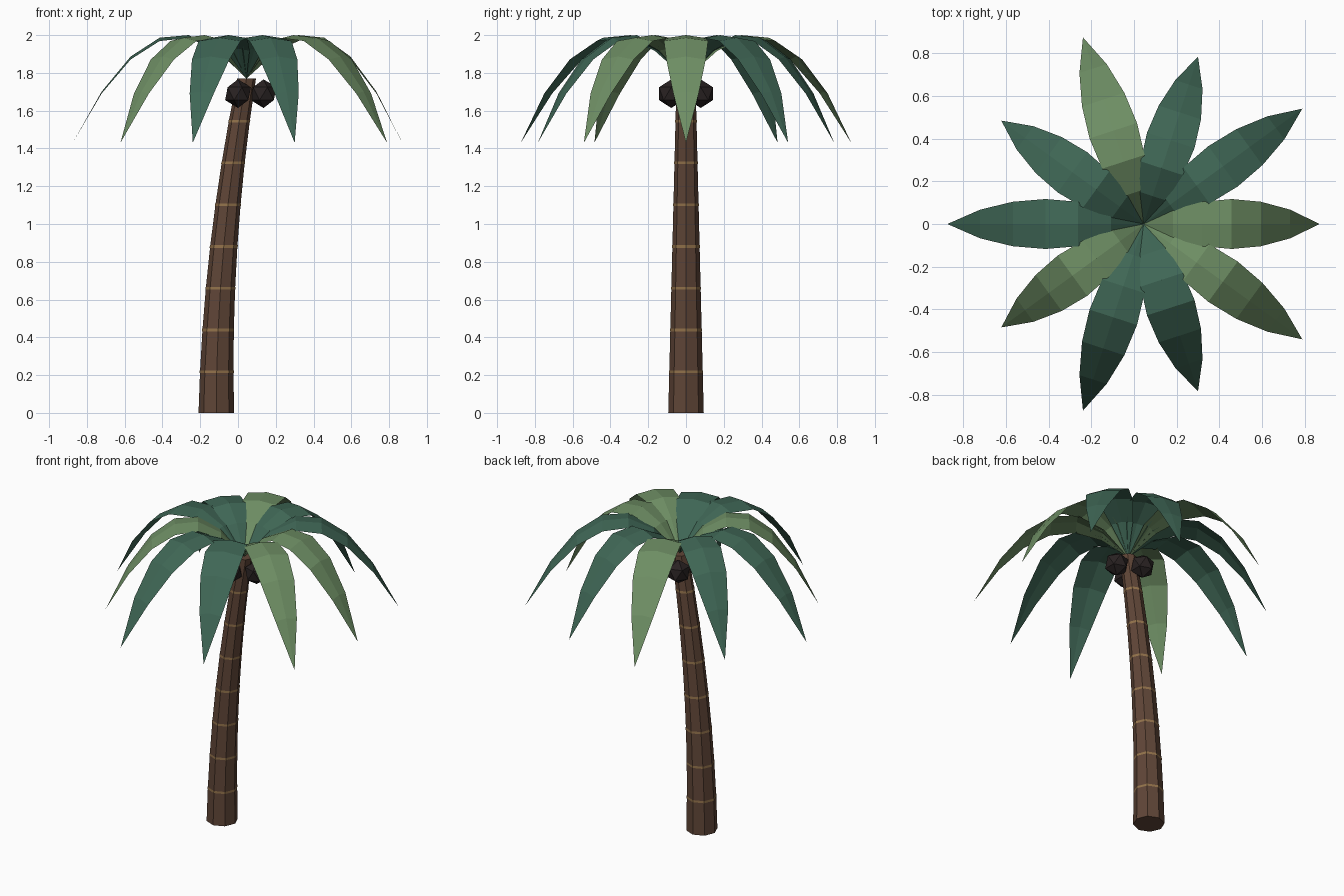
import bpy, bmesh, math
from mathutils import Vector, Matrix

cube = bpy.data.objects.get("Cube")
if cube:
    bpy.data.objects.remove(cube, do_unlink=True)


def material(name, rgb):
    m = bpy.data.materials.new(name)
    m.use_nodes = True
    m.diffuse_color = (*rgb, 1)
    m.node_tree.nodes["Principled BSDF"].inputs["Base Color"].default_value = (*rgb, 1)
    return m


BARK = material("brown bark", (0.115, 0.06, 0.038))
RING = material("tan ring", (0.29, 0.17, 0.07))
DARK = material("dark green", (0.05, 0.135, 0.092))
LIGHT = material("light green", (0.155, 0.27, 0.127))
NUT = material("dark coconut", (0.022, 0.016, 0.016))

HEIGHT = 1.77
CROWN = Vector((0.045, 0, HEIGHT))


def add_object(name, bm, mat):
    mesh = bpy.data.meshes.new(name)
    bm.to_mesh(mesh)
    bm.free()
    mesh.materials.append(mat)
    ob = bpy.data.objects.new(name, mesh)
    bpy.context.collection.objects.link(ob)
    return ob


def trunk_ring(bm, z, extra=0.0):
    """Octagon around the bending, tapering trunk axis."""
    t = z / HEIGHT
    x = -0.115 + 0.16 * t * t
    r = 0.094 - 0.044 * t + extra
    return [bm.verts.new((x + r * math.cos(k * math.pi / 4),
                          r * math.sin(k * math.pi / 4), z)) for k in range(8)]


def bridge(bm, low, high):
    for k in range(8):
        n = (k + 1) % 8
        bm.faces.new((low[k], low[n], high[n], high[k]))


# Trunk: eight bending sections, capped
bm = bmesh.new()
rings = [trunk_ring(bm, HEIGHT * i / 8) for i in range(9)]
for low, high in zip(rings, rings[1:]):
    bridge(bm, low, high)
bm.faces.new(rings[0][::-1])
bm.faces.new(rings[-1])
add_object("trunk", bm, BARK)

# Thin bands at the section joints
bm = bmesh.new()
for i in range(1, 8):
    z = HEIGHT * i / 8 - 0.004
    bridge(bm, trunk_ring(bm, z - 0.007, 0.002), trunk_ring(bm, z + 0.007, 0.002))
add_object("trunk_bands", bm, RING)

# Coconuts under the crown
for i in range(3):
    a = i * math.tau / 3
    bm = bmesh.new()
    bmesh.ops.create_icosphere(bm, subdivisions=1, radius=0.076)
    centre = CROWN + Vector((0.09 * math.cos(a), 0.09 * math.sin(a), -0.08))
    bmesh.ops.translate(bm, vec=centre, verts=bm.verts)
    add_object(f"coconut_{i + 1}", bm, NUT)


def frond(name, angle, length, mat):
    """Arching leaf, slightly folded along its midrib."""
    bm = bmesh.new()
    rows = []
    for i in range(7):
        t = i / 6
        z = 1.205 * t - 1.545 * t * t
        w = 0.117 * max(math.sin(math.pi * t), 0) ** 0.8
        x = length * t
        if i in (0, 6):
            rows.append([bm.verts.new((x, 0, z))] * 3)
        else:
            rows.append([bm.verts.new((x, s * w, z - abs(s) * w * 0.15))
                         for s in (-1, 0, 1)])
    for a, b in zip(rows, rows[1:]):
        for k in range(2):
            corners = list(dict.fromkeys((a[k], b[k], b[k + 1], a[k + 1])))
            bm.faces.new(corners)
    bm.transform(Matrix.Translation(CROWN) @ Matrix.Rotation(angle, 4, "Z"))
    add_object(name, bm, mat)


# Crown: ten fronds alternating in length, every third one lighter
for i in range(10):
    frond(f"frond_{i + 1}", i * math.tau / 10,
          0.92 if i % 2 else 0.825, DARK if i % 3 else LIGHT)
